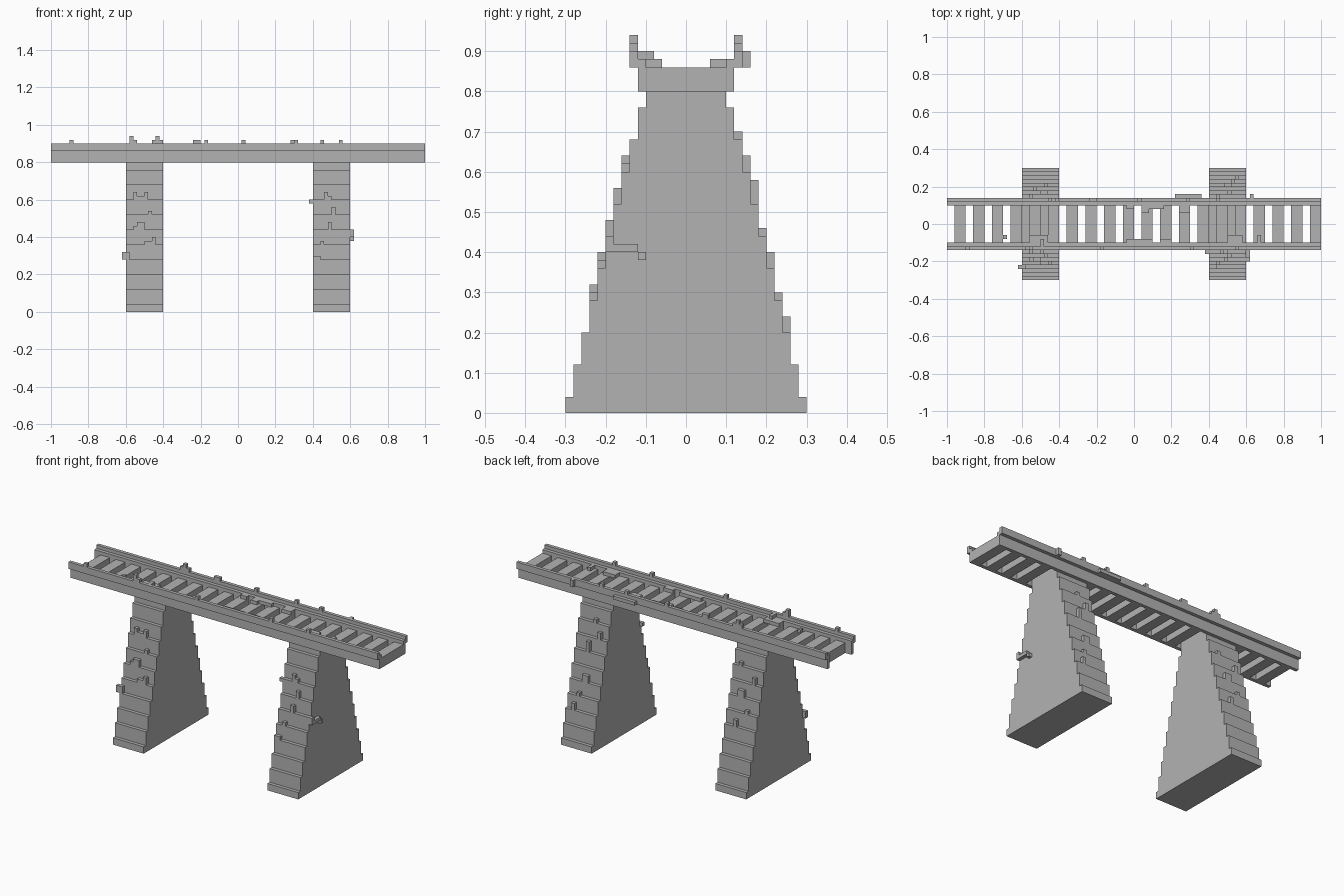
import bpy, bmesh

stone = bpy.data.materials.new("plain grey")
stone.diffuse_color = (0.45, 0.45, 0.45, 1)


def boxes(name, spans):
    """One object made of boxes given as (x0, x1, y0, y1, z0, z1)."""
    bm = bmesh.new()
    for x0, x1, y0, y1, z0, z1 in spans:
        vs = bmesh.ops.create_cube(bm, size=1)["verts"]
        for v in vs:
            v.co = (x1 if v.co.x > 0 else x0,
                    y1 if v.co.y > 0 else y0,
                    z1 if v.co.z > 0 else z0)
    me = bpy.data.meshes.new(name)
    bm.to_mesh(me)
    bm.free()
    me.materials.append(stone)
    ob = bpy.data.objects.new(name, me)
    bpy.context.collection.objects.link(ob)
    return ob


def prism(name, profile, x0, x1):
    """Extrude a closed (y, z) profile along x."""
    bm = bmesh.new()
    face = bm.faces.new([bm.verts.new((x0, y, z)) for y, z in profile])
    new = bmesh.ops.extrude_face_region(bm, geom=[face])["geom"]
    moved = [g for g in new if isinstance(g, bmesh.types.BMVert)]
    bmesh.ops.translate(bm, verts=moved, vec=(x1 - x0, 0, 0))
    bmesh.ops.recalc_face_normals(bm, faces=bm.faces)
    me = bpy.data.meshes.new(name)
    bm.to_mesh(me)
    bm.free()
    me.materials.append(stone)
    ob = bpy.data.objects.new(name, me)
    bpy.context.collection.objects.link(ob)


# Stepped, tapering piers
levels = [0] + [0.04 + 0.08 * i for i in range(10)] + [0.8]
half = [0.30 - 0.02 * i for i in range(11)]
right = []
for i, h in enumerate(half):
    right += [(h, levels[i]), (h, levels[i + 1])]
outline = right + [(-y, z) for y, z in reversed(right)]
for name, x in (("left_pier", -0.6), ("right_pier", 0.4)):
    prism(name, outline, x, x + 0.2)

# Side girders with an outer raised lip
girder = [(0.10, 0.80), (0.12, 0.80), (0.12, 0.86), (0.14, 0.86),
          (0.14, 0.90), (0.12, 0.90), (0.12, 0.88), (0.10, 0.88)]
prism("back_girder", girder, -1, 1)
prism("front_girder", [(-y, z) for y, z in girder], -1, 1)

# Cross ties
boxes("cross_ties", [(-0.96 + 0.1 * k, -0.90 + 0.1 * k, -0.1, 0.1, 0.8, 0.86)
                     for k in range(20)])


# Small stones resting on the pier steps: (x, width, step, height)
def step_stones(name, side, items):
    spans = []
    for x, w, s, h in items:
        y0, y1 = sorted((side * half[s], side * (half[s] + 0.02)))
        spans.append((x, x + w, y0, y1, levels[s], levels[s] + h))
    boxes(name, spans)


step_stones("front_step_stones", -1, [
    (-0.56, .02, 8, .04), (-0.54, .04, 8, .02), (-0.50, .02, 8, .04),
    (-0.48, .02, 7, .02), (-0.54, .04, 6, .04), (-0.56, .02, 6, .02),
    (-0.46, .02, 5, .04), (-0.50, .04, 5, .02), (-0.62, .04, 4, .04),
    (0.46, .02, 8, .04), (0.48, .02, 8, .02), (0.50, .02, 7, .04),
    (0.48, .02, 6, .04), (0.44, .02, 5, .02), (0.40, .04, 4, .02)])
step_stones("back_step_stones", 1, [
    (-0.56, .02, 8, .04), (-0.50, .04, 7, .04), (-0.54, .02, 6, .02),
    (-0.48, .02, 5, .04), (-0.46, .02, 9, .02),
    (0.48, .02, 9, .02), (0.44, .02, 8, .04), (0.50, .02, 7, .06),
    (0.48, .04, 5, .04), (0.52, .02, 4, .02), (0.54, .02, 3, .04)])

# Stones stuck on the pier sides
boxes("pier_side_stones", [
    (0.60, 0.62, -0.20, -0.18, 0.40, 0.44),
    (0.60, 0.62, -0.18, -0.12, 0.40, 0.42),
    (0.60, 0.62, -0.12, -0.10, 0.38, 0.40),
    (0.38, 0.40, -0.16, -0.14, 0.58, 0.60)])

# Stones on the lips
front_lip = [(-0.90, .02, .02), (-0.58, .02, .04), (-0.56, .02, .02),
             (-0.18, .02, .02), (0.30, .02, .02), (0.54, .02, .02)]
back_lip = [(-0.46, .02, .02), (-0.44, .02, .04), (-0.42, .02, .02),
            (-0.24, .04, .02), (0.02, .02, .02), (0.28, .02, .02),
            (0.44, .02, .02)]
boxes("lip_stones",
      [(x, x + w, -0.14, -0.12, 0.9, 0.9 + h) for x, w, h in front_lip] +
      [(x, x + w, 0.12, 0.14, 0.9, 0.9 + h) for x, w, h in back_lip] +
      [(0.22, 0.36, 0.14, 0.16, 0.86, 0.88), (0.62, 0.64, 0.14, 0.16, 0.86, 0.90)])

# Loose stones along the deck edges
boxes("deck_stones", [
    (-0.04, 0.00, 0.08, 0.10, 0.86, 0.88),
    (0.04, 0.08, 0.06, 0.10, 0.86, 0.88),
    (0.08, 0.16, 0.08, 0.10, 0.86, 0.88),
    (0.24, 0.30, 0.06, 0.10, 0.86, 0.88),
    (-0.04, 0.10, -0.10, -0.08, 0.86, 0.88),
    (0.14, 0.20, -0.10, -0.08, 0.86, 0.88),
    (0.50, 0.58, -0.10, -0.06, 0.86, 0.88),
    (0.66, 0.68, -0.10, -0.06, 0.86, 0.88),
    (-0.56, -0.46, -0.10, -0.06, 0.86, 0.88),
    (-0.50, -0.48, -0.12, -0.08, 0.88, 0.90),
    (-0.70, -0.68, -0.08, -0.06, 0.86, 0.88)])
